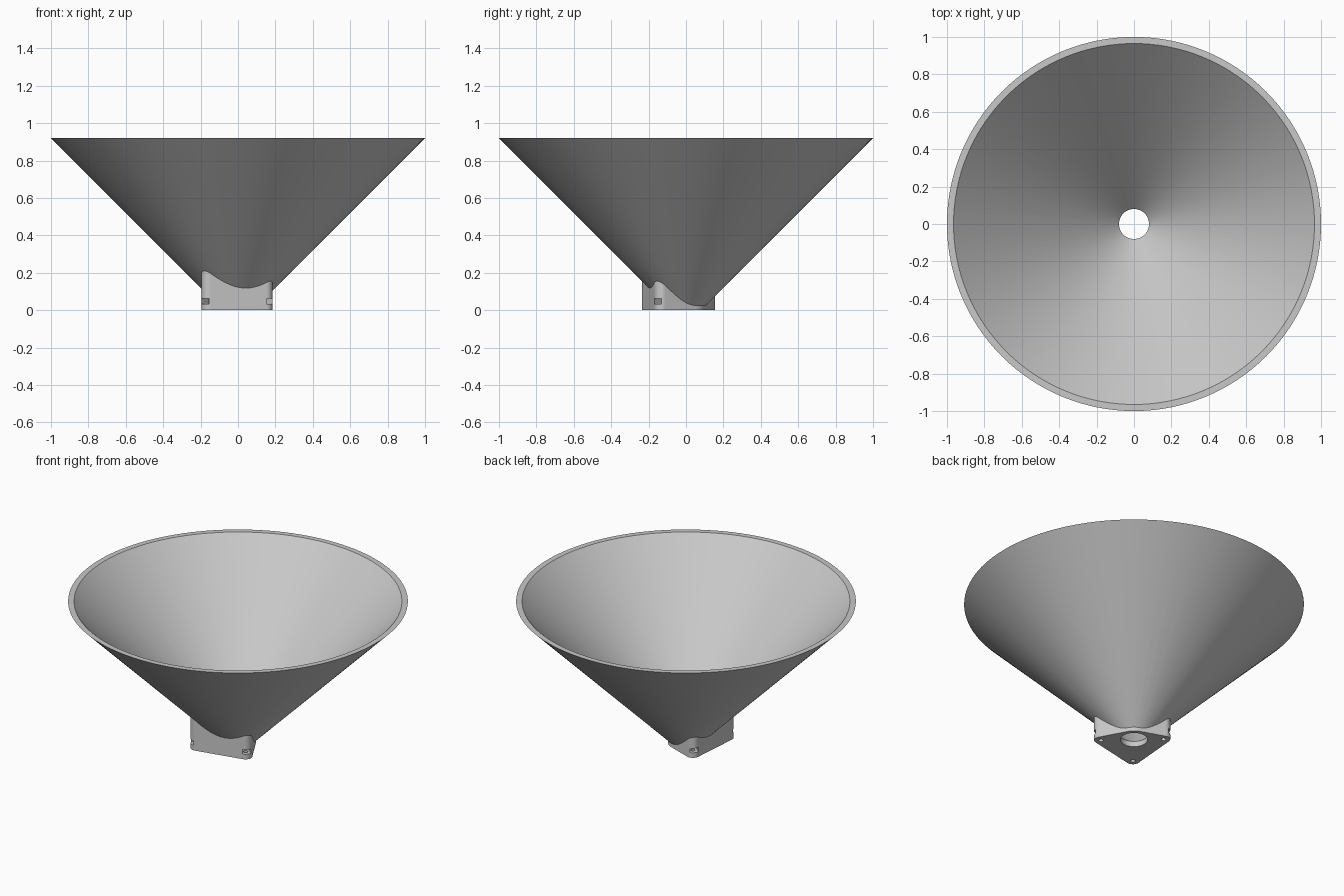
import bpy, bmesh
from math import cos, sin, tau, atan2, radians, hypot
from mathutils import Matrix

default = bpy.data.objects.get("Cube")
if default:
    bpy.data.objects.remove(default, do_unlink=True)

HEIGHT = 0.92
THROAT = 0.08           # bore radius
WALL = 0.035            # wall measured across the rim
CORNER = 0.04           # rounding of the mount corners
SCREWS = [(-0.155, -0.195), (0.145, -0.13), (-0.13, 0.115)]


def make_object(name, bm):
    bmesh.ops.recalc_face_normals(bm, faces=bm.faces)
    mesh = bpy.data.meshes.new(name)
    bm.to_mesh(mesh)
    bm.free()
    obj = bpy.data.objects.new(name, mesh)
    bpy.context.collection.objects.link(obj)
    return obj


def circle(x, y, r, n):
    return [(x + r * cos(tau * i / n), y + r * sin(tau * i / n)) for i in range(n)]


def lathe(name, profile, n=128):
    """Closed solid from (radius, z) pairs, capped at both ends."""
    bm = bmesh.new()
    rings = [[bm.verts.new((x, y, z)) for x, y in circle(0, 0, r, n)] for r, z in profile]
    for a, b in zip(rings, rings[1:]):
        for i in range(n):
            j = (i + 1) % n
            bm.faces.new((a[i], a[j], b[j], b[i]))
    bm.faces.new(rings[0])
    bm.faces.new(rings[-1])
    return make_object(name, bm)


def combine(target, other, operation):
    mod = target.modifiers.new(operation, 'BOOLEAN')
    mod.operation = operation
    mod.solver = 'EXACT'
    mod.object = other
    bpy.context.view_layer.objects.active = target
    bpy.ops.object.modifier_apply(modifier=mod.name)
    bpy.data.objects.remove(other, do_unlink=True)


# Conical body
funnel = lathe("funnel", [(THROAT + 0.02, 0.02), (1.0, HEIGHT)])

# Three-cornered mount wrapped around the throat
bm = bmesh.new()
outline = circle(0, 0, 0.105, 64)
for x, y in SCREWS:
    outline += circle(x, y, CORNER, 48)
for z in (0, 0.24):
    for x, y in outline:
        bm.verts.new((x, y, z))
hull = bmesh.ops.convex_hull(bm, input=bm.verts)
inside = {v for v in hull["geom_interior"] + hull["geom_unused"]
          if isinstance(v, bmesh.types.BMVert)}
bmesh.ops.delete(bm, geom=list(inside), context='VERTS')
bmesh.ops.dissolve_limit(bm, angle_limit=radians(0.1), verts=bm.verts, edges=bm.edges)
mount = make_object("mount", bm)
combine(funnel, mount, 'UNION')

# Hollow interior and straight bore
lip = THROAT - (THROAT - WALL)
cavity = lathe("cavity", [(THROAT, -0.1), (THROAT, lip),
                          (HEIGHT + 0.1 + THROAT - WALL, HEIGHT + 0.1)])
combine(funnel, cavity, 'DIFFERENCE')

# Blind screw holes and radial nut slots at each corner
for x, y in SCREWS:
    hole = lathe("screw_hole", [(0.014, -0.05), (0.014, 0.085)], 24)
    hole.data.transform(Matrix.Translation((x, y, 0)))
    combine(funnel, hole, 'DIFFERENCE')
    bm = bmesh.new()
    bmesh.ops.create_cube(bm, size=1)
    place = (Matrix.Rotation(atan2(y, x), 4, 'Z')
             @ Matrix.Translation((hypot(x, y) + 0.05, 0, 0.047))
             @ Matrix.Diagonal((0.15, 0.05, 0.028, 1)))
    bmesh.ops.transform(bm, matrix=place, verts=bm.verts)
    combine(funnel, make_object("nut_slot", bm), 'DIFFERENCE')

# Plain grey finish
grey = bpy.data.materials.new("light grey")
grey.use_nodes = True
colour = (0.58, 0.58, 0.58, 1)
grey.diffuse_color = colour
grey.node_tree.nodes["Principled BSDF"].inputs["Base Color"].default_value = colour
funnel.data.materials.clear()
funnel.data.materials.append(grey)

bpy.ops.object.select_all(action='DESELECT')
funnel.select_set(True)
bpy.context.view_layer.objects.active = funnel
bpy.ops.object.shade_smooth_by_angle(angle=radians(30))
